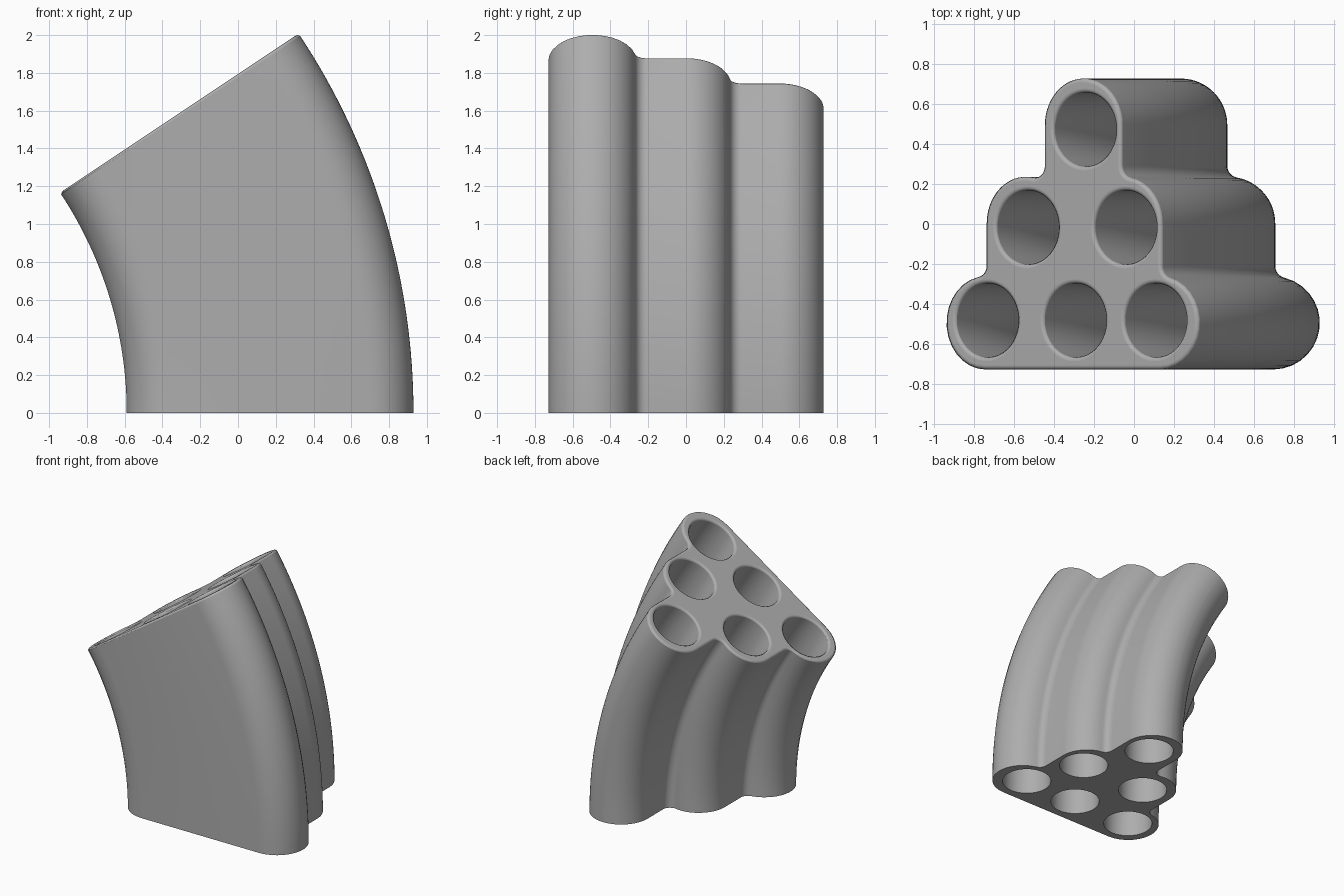
import bpy, bmesh
from math import sin, cos, pi, radians, sqrt, atan2

cube = bpy.data.objects.get("Cube")
if cube:
    bpy.data.objects.remove(cube, do_unlink=True)

BEND = radians(33.7)        # total sweep angle
PIVOT = -2.69               # x of the bend axis
ROUND, FILLET, LIP = 0.233, 0.06, 0.02
ROW_Y = (-0.495, 0.003, 0.495)
RIGHT_EDGES = (0.93, 0.707, 0.467)
LEFT_EDGES = (0.59, 0.349, 0.0)
HOLE_R = 0.185
HOLES = [(-0.343, -0.482), (0.185, -0.482), (0.668, -0.482),
         (-0.10, -0.017), (0.488, -0.017), (0.245, 0.473)]


def arc(cx, cy, r, a, b, n):
    return [(cx + r * cos(a + (b - a) * i / n), cy + r * sin(a + (b - a) * i / n))
            for i in range(n + 1)]


def half_outline(edges, inset):
    """Stepped side: rounded rows joined by tangent fillets, front to back."""
    pts, start = [], -pi / 2
    for i, (edge, cy) in enumerate(zip(edges, ROW_Y)):
        cx = edge - ROUND
        if i == len(edges) - 1:
            pts += arc(cx, cy, ROUND - inset, start, pi / 2, 14)
            break
        fx = edges[i + 1] + FILLET
        rise = sqrt((ROUND + FILLET) ** 2 - (fx - cx) ** 2)
        meet = atan2(rise, fx - cx)
        pts += arc(cx, cy, ROUND - inset, start, meet, 14)
        pts += arc(fx, cy + rise, FILLET + inset, meet + pi, pi, 8)[1:]
        start = 0
    return pts


def outline(inset):
    left = [(-x, y) for x, y in half_outline(LEFT_EDGES, inset)]
    return half_outline(RIGHT_EDGES, inset) + left[::-1]


def bent(x, y, angle, lift):
    r = x - PIVOT
    return (PIVOT + r * cos(angle) - lift * sin(angle), y, r * sin(angle) + lift * cos(angle))


# Stations along the bend: (angle, lift, inset), ending in a rounded lip
STEPS = 32
stations = [(BEND * 0.993 * i / STEPS, 0, 0) for i in range(STEPS + 1)]
for i in range(7):
    t = pi / 2 * i / 6
    stations.append((BEND, LIP * (sin(t) - 1), LIP * (1 - cos(t))))

bm = bmesh.new()
caps = [[], []]


def sweep(section, inward):
    """Sweep a closed section along the bend and keep its end edges."""
    rings = [[bm.verts.new(bent(x, y, a, h)) for x, y in section(d)] for a, h, d in stations]
    n = len(rings[0])
    for low, high in zip(rings, rings[1:]):
        for i in range(n):
            j = (i + 1) % n
            quad = [low[i], low[j], high[j], high[i]]
            bm.faces.new(quad[::-1] if inward else quad)
    for cap, ring in zip(caps, (rings[0], rings[-1])):
        cap += [bm.edges.get((ring[i], ring[(i + 1) % n])) for i in range(n)]


# Outer wall and the six through holes
sweep(outline, False)
for hx, hy in HOLES:
    sweep(lambda d: arc(hx, hy, HOLE_R + d, 0, 2 * pi, 48)[:-1], True)

# Flat ends around the holes
for cap in caps:
    bmesh.ops.triangle_fill(bm, edges=cap, use_beauty=True)
bmesh.ops.recalc_face_normals(bm, faces=bm.faces)

mesh = bpy.data.meshes.new("bent_tube_block")
bm.to_mesh(mesh)
bm.free()
block = bpy.data.objects.new("bent_tube_block", mesh)
bpy.context.collection.objects.link(block)

# Plain grey finish
grey = bpy.data.materials.new("plain_grey")
grey.use_nodes = True
colour = (0.42, 0.42, 0.42, 1)
grey.diffuse_color = colour
grey.node_tree.nodes["Principled BSDF"].inputs["Base Color"].default_value = colour
mesh.materials.append(grey)

# Smooth walls, flat ends
bpy.ops.object.select_all(action='DESELECT')
block.select_set(True)
bpy.context.view_layer.objects.active = block
bpy.ops.object.shade_smooth_by_angle(angle=radians(40))
for face in mesh.polygons:
    if len(face.vertices) == 3:
        face.use_smooth = False
